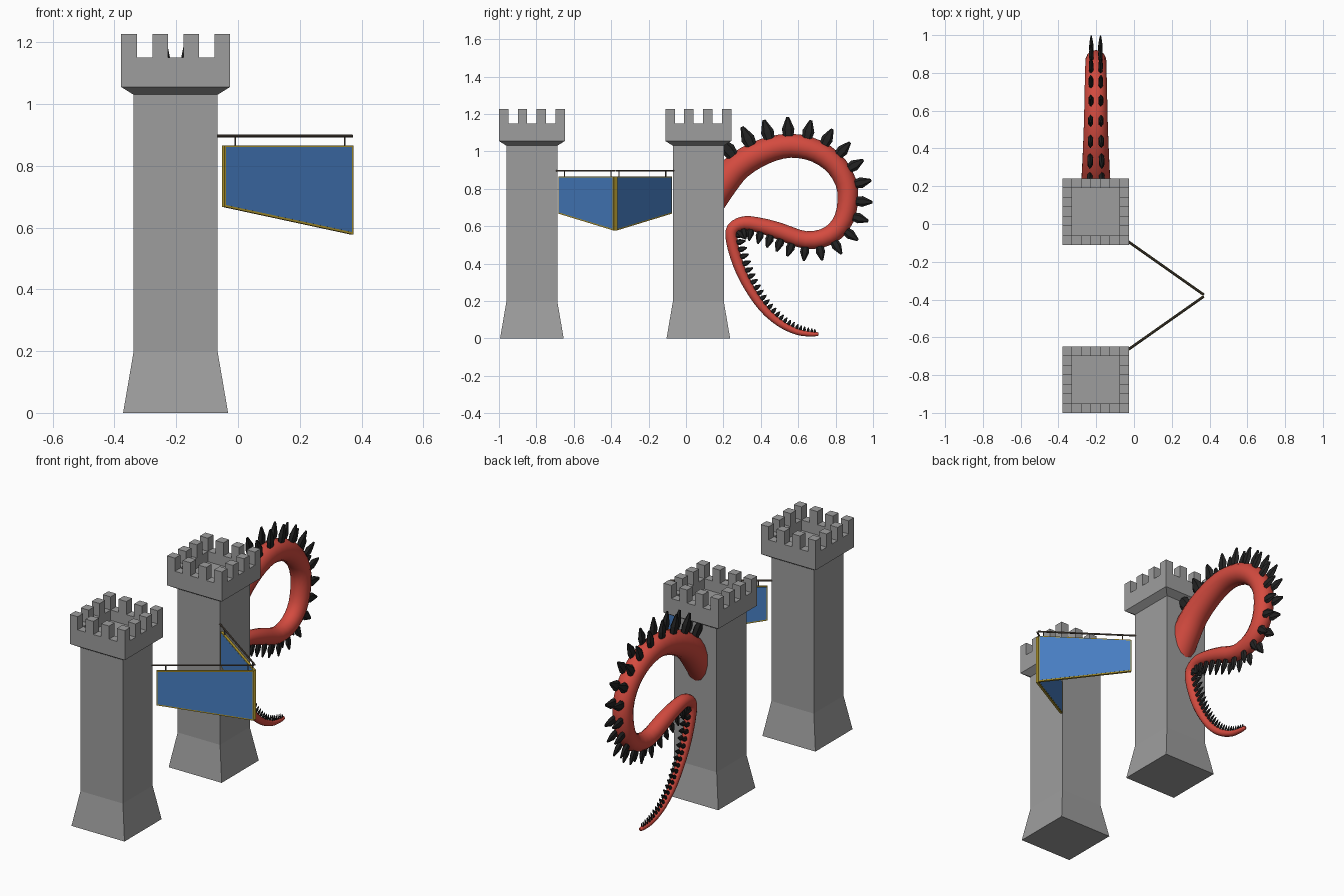
import bpy, bmesh, math
from mathutils import Vector, Matrix

if "Cube" in bpy.data.objects:
    bpy.data.objects.remove(bpy.data.objects["Cube"])


def material(name, rgb):
    m = bpy.data.materials.new(name)
    m.diffuse_color = (*rgb, 1)
    m.use_nodes = True
    m.node_tree.nodes["Principled BSDF"].inputs["Base Color"].default_value = m.diffuse_color
    return m


STONE = material("grey stone", (0.34, 0.34, 0.34))
RED = material("tentacle red", (0.66, 0.07, 0.05))
BLACK = material("spike black", (0.016, 0.016, 0.016))
BLUE = material("banner blue", (0.065, 0.215, 0.56))
GOLD = material("trim gold", (0.48, 0.34, 0.03))
BROWN = material("rod brown", (0.11, 0.085, 0.065))


def finish(bm, name, mat):
    bmesh.ops.recalc_face_normals(bm, faces=bm.faces)
    me = bpy.data.meshes.new(name)
    bm.to_mesh(me)
    bm.free()
    me.materials.append(mat)
    ob = bpy.data.objects.new(name, me)
    bpy.context.collection.objects.link(ob)
    return ob


def loft(bm, rings, cap_start=True, cap_end=True):
    """Skin a list of equal-length point rings."""
    vs = [[bm.verts.new(p) for p in r] for r in rings]
    n = len(vs[0])
    for a, b in zip(vs, vs[1:]):
        for i in range(n):
            j = (i + 1) % n
            bm.faces.new((a[i], a[j], b[j], b[i]))
    if cap_start:
        bm.faces.new(vs[0][::-1])
    if cap_end:
        bm.faces.new(vs[-1])


def square(cx, cy, h, z):
    return [(cx + sx * h, cy + sy * h, z) for sx, sy in ((-1, -1), (1, -1), (1, 1), (-1, 1))]


# Towers: flared base, shaft, overhanging crown with sunken floor
TX, CROWN = -0.202, 0.176


def tower(name, cy):
    bm = bmesh.new()
    profile = [(0.17, 0), (0.136, 0.198), (0.136, 1.03), (CROWN, 1.055),
               (CROWN, 1.15), (0.126, 1.15), (0.126, 1.09)]
    loft(bm, [square(TX, cy, h, z) for h, z in profile])
    # Battlements: seven cells per side, every other one raised
    c = 2 * CROWN / 7
    for i in range(0, 7, 2):
        for j in range(0, 7, 2):
            if i in (0, 6) or j in (0, 6):
                x, y = TX + (i - 3) * c, cy + (j - 3) * c
                loft(bm, [square(x, y, c / 2, 1.15), square(x, y, c / 2, 1.226)])
    finish(bm, name, STONE)


tower("front_tower", -0.824)
tower("back_tower", 0.066)


# Banners hung on rods that meet in a point beside the towers
def panel(name, pts, thick, mat, side):
    """Flat plate from (distance, z) points along the banner line."""
    bm = bmesh.new()
    loft(bm, [[START[side] + DIR[side] * d + NRM[side] * t + Vector((0, 0, z)) for d, z in pts]
              for t in (-thick / 2, thick / 2)])
    finish(bm, name, mat)


def rod(name, a, b, r):
    bm = bmesh.new()
    q = (b - a).to_track_quat('Z', 'Y').to_matrix().to_4x4()
    bmesh.ops.create_cone(bm, cap_ends=True, segments=8, radius1=r, radius2=r, depth=(b - a).length,
                          matrix=Matrix.Translation((a + b) / 2) @ q)
    finish(bm, name, BROWN)


START, DIR, NRM = {}, {}, {}
for side, s in (("front", -1), ("back", 1)):
    st = Vector((-0.066, -0.379 + s * 0.311, 0))
    en = Vector((0.37, -0.379 + s * 0.004, 0))
    L = (en - st).length
    START[side], DIR[side] = st, (en - st).normalized()
    NRM[side] = DIR[side].cross(Vector((0, 0, 1)))
    a, b, e = 0.022, L, 0.006
    panel(side + "_banner_trim", [(a, 0.667), (b, 0.577), (b, 0.865), (a, 0.865)], 0.013, GOLD, side)
    panel(side + "_banner_cloth", [(a + e, 0.667 + e), (b - e, 0.577 + 1.4 * e),
                                   (b - e, 0.865 - e * .8), (a + e, 0.865 - e * .8)], 0.0145, BLUE, side)
    up = Vector((0, 0, 0.896))
    rod(side + "_banner_rod", st - DIR[side] * 0.01 + up, en + up, 0.005)
    for k, d in enumerate((0.07, L - 0.03)):
        p = st + DIR[side] * d
        rod(f"{side}_banner_hanger_{k + 1}", p + Vector((0, 0, 0.862)), p + up, 0.003)


# Tentacle: centre line (y, z, radius) from inside the tower to the tip
PATH = [(0.09, 0.67, .082), (0.195, 0.825, .08), (0.285, 0.925, .075), (0.42, 1.0, .069), (0.56, 1.03, .064),
        (0.70, 1.0, .061), (0.81, 0.915, .058), (0.865, 0.79, .056), (0.845, 0.64, .053),
        (0.765, 0.55, .05), (0.64, 0.526, .047), (0.50, 0.573, .045), (0.40, 0.603, .041),
        (0.31, 0.616, .037), (0.25, 0.585, .034), (0.245, 0.52, .031), (0.278, 0.40, .029),
        (0.33, 0.285, .026), (0.41, 0.165, .023), (0.50, 0.083, .02), (0.59, 0.037, .017),
        (0.66, 0.024, .014), (0.70, 0.023, .011)]


def spline(pts, steps):
    """Catmull-Rom samples through the points."""
    P = [Vector(p) for p in pts]
    P = [2 * P[0] - P[1]] + P + [2 * P[-1] - P[-2]]
    out = []
    for i in range(1, len(P) - 2):
        p0, p1, p2, p3 = P[i - 1:i + 3]
        for k in range(steps):
            t = k / steps
            out.append(0.5 * (2 * p1 + (p2 - p0) * t + (2 * p0 - 5 * p1 + 4 * p2 - p3) * t * t
                              + (3 * p1 - p0 - 3 * p2 + p3) * t ** 3))
    return out + [P[-2]]


def frames(samples):
    res = []
    for i, p in enumerate(samples):
        d = samples[min(i + 1, len(samples) - 1)] - samples[max(i - 1, 0)]
        t = Vector((0, d.x, d.y)).normalized()
        res.append((Vector((TX, p.x, p.y)), t, Vector((0, -t.z, t.y)), p.z))
    return res


X = Vector((1, 0, 0))


def tube_ring(c, n, r, seg=14):
    return [c + r * (math.cos(a) * n + math.sin(a) * X) for a in (2 * math.pi * k / seg for k in range(seg))]


tube = frames(spline(PATH, 3))
rings = [tube_ring(c, n, r) for c, t, n, r in tube]
c, t, n, r = tube[-1]
rings += [tube_ring(c + t * r * f, n, r * g) for f, g in ((0.5, 0.85), (0.85, 0.5))]  # rounded tip
bm = bmesh.new()
loft(bm, rings)
tentacle = finish(bm, "tentacle", RED)
bpy.context.view_layer.objects.active = tentacle
tentacle.select_set(True)
bpy.ops.object.shade_smooth_by_angle(angle=math.radians(40))

# Two rows of blunt spikes on the outer side, shrinking with the tentacle
bm = bmesh.new()
travel, due = 0.0, 0.0
fine = frames(spline(PATH, 40))
SHAPE = [(0.8, 0.42, 0.20), (1.4, 0.52, 0.24), (1.95, 0.30, 0.16), (2.38, 0.12, 0.07)]  # height, length, width
for (c0, *_), (c, t, n, r) in zip(fine[80:], fine[81:]):
    travel += (c - c0).length
    if travel < due:
        continue
    due = travel + 1.32 * r
    for s in (-1, 1):
        loft(bm, [[c + r * (n * h + X * s * (0.40 + 0.02 * h) + t * l * math.cos(a) + X * w * math.sin(a))
                   for a in (math.pi * k / 3 for k in range(6))] for h, l, w in SHAPE])
finish(bm, "tentacle_spikes", BLACK)
